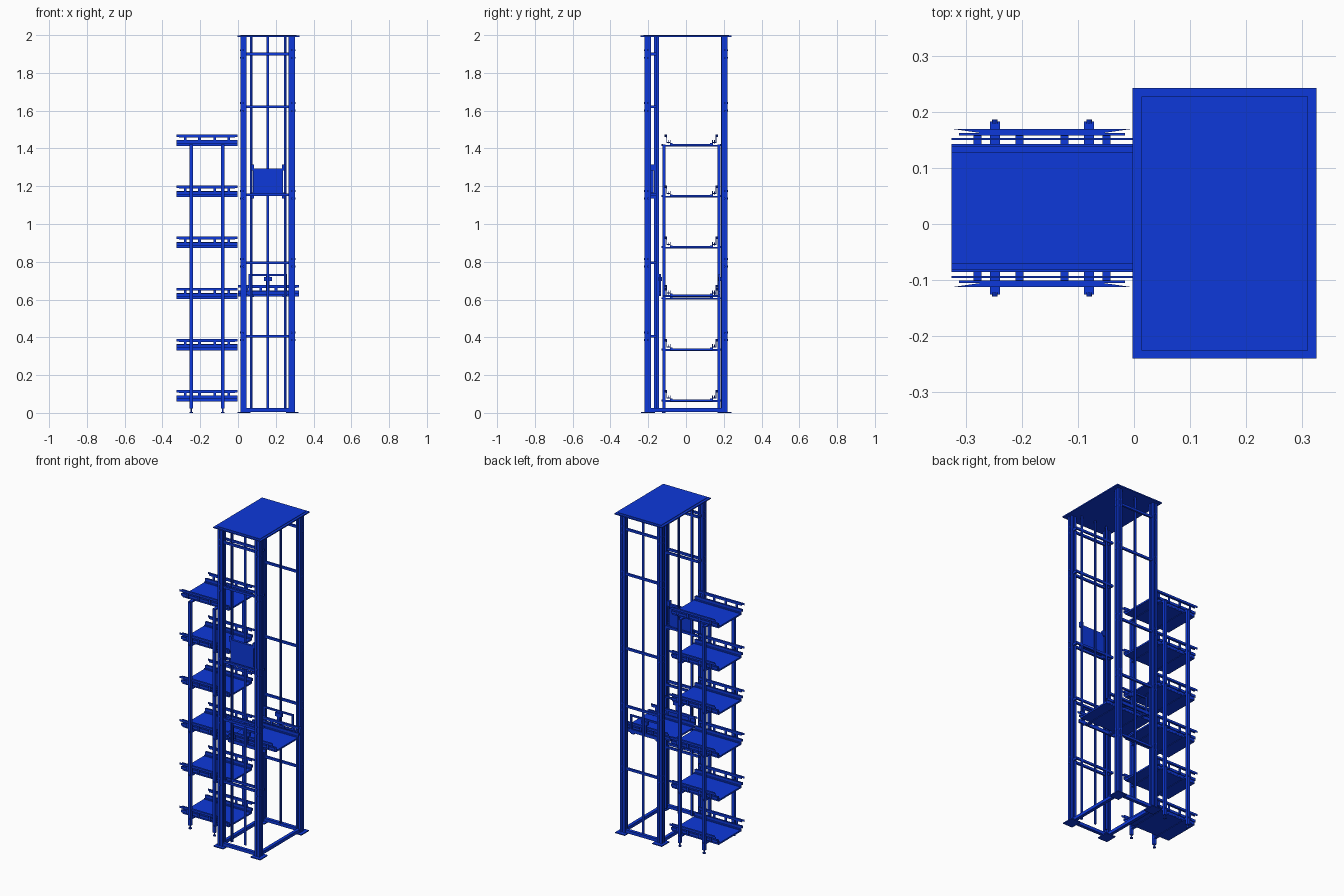
import bpy, bmesh, math
from mathutils import Matrix, Vector

if "Cube" in bpy.data.objects:
    bpy.data.objects.remove(bpy.data.objects["Cube"])

blue = bpy.data.materials.new("blue_paint")
blue.diffuse_color = (0.004, 0.04, 0.7, 1)
blue.use_nodes = True
blue.node_tree.nodes["Principled BSDF"].inputs["Base Color"].default_value = blue.diffuse_color


def finish(name, bm):
    me = bpy.data.meshes.new(name)
    bmesh.ops.recalc_face_normals(bm, faces=bm.faces)
    bm.to_mesh(me)
    bm.free()
    me.materials.append(blue)
    ob = bpy.data.objects.new(name, me)
    bpy.context.collection.objects.link(ob)
    return ob


def add_box(bm, x0, x1, y0, y1, z0, z1):
    m = Matrix.Translation(((x0 + x1) / 2, (y0 + y1) / 2, (z0 + z1) / 2)) @ \
        Matrix.Diagonal((x1 - x0, y1 - y0, z1 - z0, 1))
    bmesh.ops.create_cube(bm, size=1, matrix=m)


def boxes(name, *dims):
    bm = bmesh.new()
    for d in dims:
        add_box(bm, *d)
    return finish(name, bm)


def add_cyl(bm, c, r, depth, axis='Z', seg=12):
    rot = {'Z': Matrix(), 'Y': Matrix.Rotation(math.pi / 2, 4, 'X'),
           'X': Matrix.Rotation(math.pi / 2, 4, 'Y')}[axis]
    bmesh.ops.create_cone(bm, cap_ends=True, segments=seg, radius1=r, radius2=r,
                          depth=depth, matrix=Matrix.Translation(c) @ rot)


def add_prism(bm, pts, z0, z1):
    f = bm.faces.new([bm.verts.new((x, y, z0)) for x, y in pts])
    r = bmesh.ops.extrude_face_region(bm, geom=[f])
    bmesh.ops.translate(bm, vec=(0, 0, z1 - z0),
                        verts=[v for v in r['geom'] if isinstance(v, bmesh.types.BMVert)])


# ---------------- lift tower ----------------
CX = [0.029, 0.285]
CY = [-0.202, 0.204]
LEVELS = [0.405, 0.795, 1.155, 1.62, 1.9]

# slotted column section: one side rotated four times
a, s, d = 0.0165, 0.004, 0.006
side = [(-a, -a), (-s, -a), (-s, -a + d), (s, -a + d), (s, -a)]
section = []
for k in range(4):
    for x, y in side:
        v = Matrix.Rotation(k * math.pi / 2, 2) @ Vector((x, y))
        section.append((v.x, v.y))

for i, x in enumerate(CX):
    for j, y in enumerate(CY):
        tag = ("left", "right")[i] + "_" + ("front", "back")[j]
        bm = bmesh.new()
        add_prism(bm, [(x + p, y + q) for p, q in section], 0.006, 1.99)
        finish("column_" + tag, bm)
        boxes("foot_plate_" + tag, (x - 0.031, x + 0.036, y - 0.037, y + 0.037, 0, 0.006))
        # joint bolts on the outward column faces
        bm = bmesh.new()
        sx, sy = (-1, 1)[i], (-1, 1)[j]
        for z in LEVELS:
            for dz in (-0.02, 0.02):
                add_cyl(bm, (x + sx * a, y, z + dz), 0.005, 0.006, 'X', 8)
                add_cyl(bm, (x, y + sy * a, z + dz), 0.005, 0.006, 'Y', 8)
        finish("column_bolts_" + tag, bm)

boxes("roof_plate", (-0.003, 0.325, -0.24, 0.242, 1.99, 1.997),
      (0.013, 0.31, -0.225, 0.227, 1.997, 2.0))

boxes("base_frame", *[(0.045, 0.27, y - 0.01, y + 0.01, 0.006, 0.025) for y in CY],
      *[(x - 0.01, x + 0.01, -0.186, 0.188, 0.006, 0.025) for x in CX])

# cross bars: pair at the front, single at the back
for n, z in enumerate(LEVELS):
    h = 0.007
    boxes(f"front_bracket_{n}",
          (0.045, 0.27, -0.208, -0.196, z - h, z + h),
          (0.022, 0.292, -0.165, -0.155, z - h, z + h),
          *[(x - 0.006, x + 0.006, -0.186, -0.155, z - h, z + h) for x in CX])
    boxes(f"back_bar_{n}", (0.045, 0.27, 0.2, 0.212, z - h, z + h))


# T-shaped guide rails
def t_rail(name, x, y, sy):
    y0, y1 = sorted((y, y + sy * 0.004))
    w0, w1 = sorted((y + sy * 0.004, y + sy * 0.014))
    boxes(name, (x - 0.007, x + 0.007, y0, y1, 0.02, 1.99),
          (x - 0.002, x + 0.002, w0, w1, 0.02, 1.99))


t_rail("lift_rail_front", 0.157, -0.156, 1)
t_rail("lift_rail_back", 0.157, 0.2, -1)
for n, x in (("left", 0.07), ("right", 0.25)):
    t_rail("weight_rail_" + n, x, -0.156, -1)

# counterweight with guide shoes
boxes("counterweight", (0.08, 0.237, -0.187, -0.172, 1.155, 1.295))
boxes("counterweight_shoes", *[(x - 0.008, x + 0.008, -0.188, -0.168, z - 0.016, z + 0.016)
                               for x in (0.078, 0.24) for z in (1.15, 1.298)])

# ---------------- trays ----------------
YC = 0.0285


def tray(name, x0, x1, z):
    boxes(name + "_deck", (x0, x1, YC - 0.113, YC + 0.113, z, z + 0.01))
    xm = (x0 + x1) / 2
    boxes(name + "_cross_beams", *[(x - 0.009, x + 0.009, YC - 0.152, YC + 0.15, z - 0.003, z + 0.006)
                                   for x in (xm - 0.084, xm + 0.084)])
    for tag, s in (("front", -1), ("back", 1)):
        def b(xa, xb, ya, yb, za, zb):
            p, q = sorted((YC + s * ya, YC + s * yb))
            return (xa, xb, p, q, z + za, z + zb)
        boxes(f"{name}_{tag}_skirt",
              b(x0, x1, 0.110, 0.114, 0.005, 0.032),
              b(x0, x1, 0.099, 0.11, 0.01, 0.014))
        # guide rail with flared ends
        bm = bmesh.new()
        add_prism(bm, [(x0, YC + s * 0.141), (x1, YC + s * 0.141),
                       (x1 - 0.05, YC + s * 0.134), (x0 + 0.05, YC + s * 0.134)], z + 0.047, z + 0.06)
        add_box(bm, *b(x0 + 0.013, x1 - 0.013, 0.129, 0.134, 0.045, 0.06))
        add_box(bm, *b(x0, x1, 0.121, 0.125, 0.014, 0.03))
        finish(f"{name}_{tag}_guide", bm)
        # standoff brackets holding the guide rail
        dims = []
        for x in (xm - 0.115, xm - 0.04, xm + 0.04, xm + 0.115):
            dims += [b(x - 0.007, x + 0.007, 0.112, 0.132, 0.016, 0.021),
                     b(x - 0.007, x + 0.007, 0.128, 0.132, 0.016, 0.055)]
        boxes(f"{name}_{tag}_standoffs", *dims)


for n in range(6):
    tray(f"shelf_{n + 1}", -0.325, -0.003, 0.061 + 0.2705 * n)

# rack posts with levelling feet
for i, x in enumerate((-0.248, -0.08)):
    for j, s in enumerate((-1, 1)):
        y = YC + s * 0.146
        tag = ("left", "right")[i] + "_" + ("front", "back")[j]
        boxes("rack_post_" + tag, (x - 0.009, x + 0.009, y - 0.008, y + 0.008, 0.022, 1.42))
        bm = bmesh.new()
        add_cyl(bm, (x, y, 0.013), 0.004, 0.02)
        add_cyl(bm, (x, y, 0.003), 0.009, 0.006)
        finish("levelling_foot_" + tag, bm)
        bm = bmesh.new()
        for n in range(6):
            add_cyl(bm, (x, y + s * 0.008, 0.066 + 0.2705 * n), 0.005, 0.007, 'Y', 8)
        finish("post_bolts_" + tag, bm)

# ---------------- lift carriage ----------------
tray("carriage", 0.0, 0.322, 0.617)
for tag, y in (("front", -0.137), ("back", 0.178)):
    t = 0.005
    boxes(f"carriage_{tag}_frame",
          (0.055, 0.065, y - t, y + t, 0.62, 0.735), (0.25, 0.26, y - t, y + t, 0.62, 0.735),
          (0.055, 0.26, y - t, y + t, 0.725, 0.735), (0.03, 0.29, y - t, y + t, 0.625, 0.645))
    boxes(f"carriage_{tag}_shoe",
          (0.137, 0.18, y - 0.009, y + 0.009, 0.698, 0.72),
          (0.149, 0.166, y - t, y + t, 0.645, 0.735))
